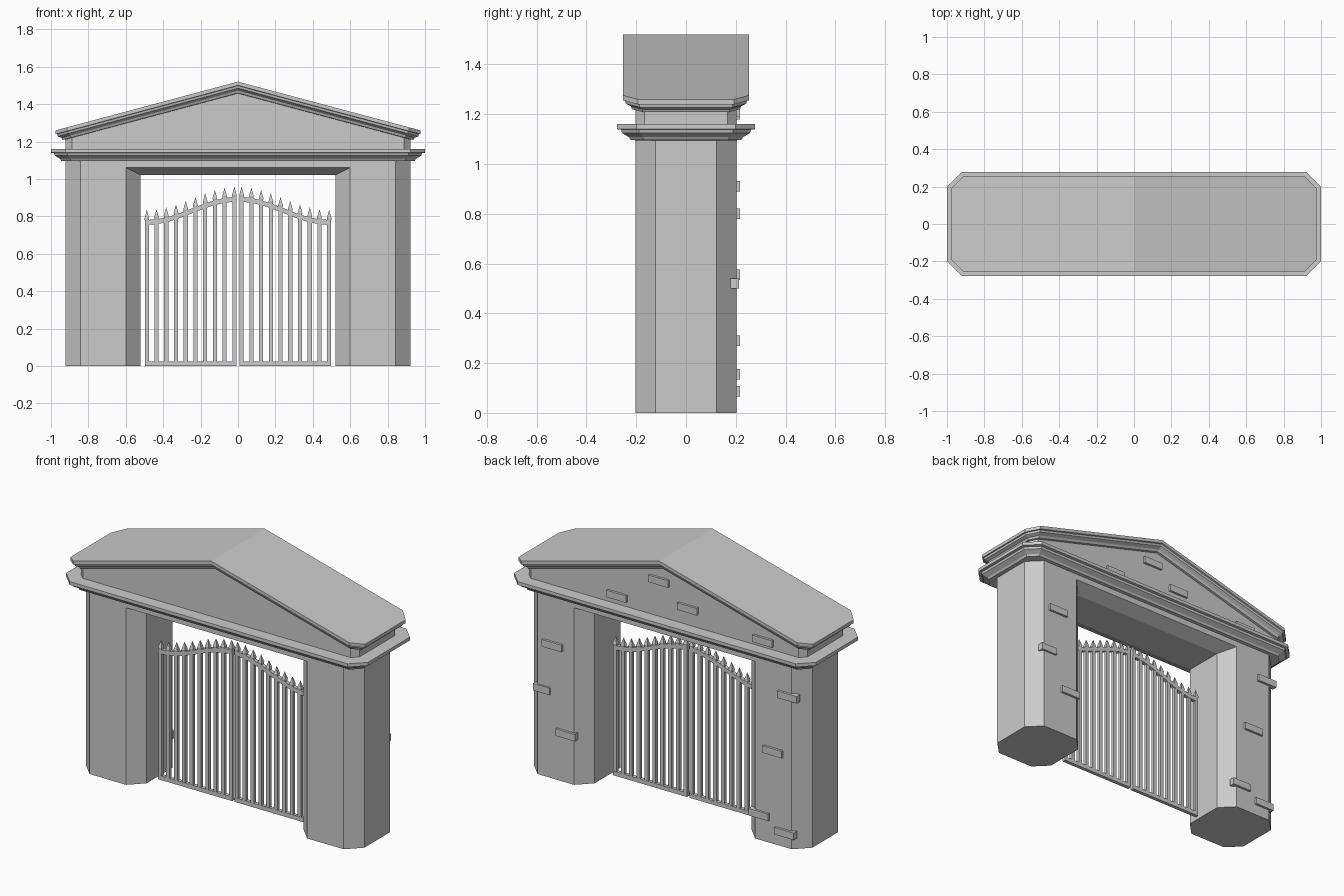
import bpy, bmesh, math

if "Cube" in bpy.data.objects:
    bpy.data.objects.remove(bpy.data.objects["Cube"])

HX, HY = 0.922, 0.202          # half size of the gatehouse body
SLOPE = 0.267                  # roof pitch
GATE_Y = -0.032


def finish(bm, name):
    bmesh.ops.recalc_face_normals(bm, faces=bm.faces[:])
    me = bpy.data.meshes.new(name)
    bm.to_mesh(me)
    bm.free()
    ob = bpy.data.objects.new(name, me)
    bpy.context.collection.objects.link(ob)
    return ob


def outline(a, b, c):
    """Chamfered rectangle with extra points on the centre line."""
    half = [(0, -b), (a - c, -b), (a, c - b), (a, b - c), (a - c, b)]
    return half + [(-x, -y) for x, y in half]


def stack(name, a, b, layers, cx=0.0):
    """Loft chamfered rectangles; layer = (offset, z, chamfer, slope)."""
    bm = bmesh.new()
    rings = []
    for off, z, c, s in layers:
        rings.append([bm.verts.new((cx + x, y, z - s * abs(x)))
                      for x, y in outline(a + off, b + off, c)])
    for lo, hi in zip(rings, rings[1:]):
        for i in range(10):
            j = (i + 1) % 10
            bm.faces.new((lo[i], lo[j], hi[j], hi[i]))
    for r in (rings[0], rings[-1]):
        bm.faces.new(r[:6])
        bm.faces.new(r[5:] + r[:1])
    return finish(bm, name)


def box(bm, x, y, z, sx, sy, sz):
    vs = bmesh.ops.create_cube(bm, size=1)["verts"]
    bmesh.ops.scale(bm, vec=(sx, sy, sz), verts=vs)
    bmesh.ops.translate(bm, vec=(x, y, z), verts=vs)


# Octagonal pillars
for side, name in ((-1, "left_pillar"), (1, "right_pillar")):
    stack(name, 0.201, HY, [(0, 0, 0.08, 0), (0, 1.10, 0.08, 0)], side * 0.721)

# Lintel with chamfered lower edges
bm = bmesh.new()
profile = [(-HY, 1.10), (-HY, 1.06), (-0.122, 1.02), (0.122, 1.02), (HY, 1.06), (HY, 1.10)]
face = bm.faces.new([bm.verts.new((-0.6, y, z)) for y, z in profile])
ext = bmesh.ops.extrude_face_region(bm, geom=[face])["geom"]
bmesh.ops.translate(bm, vec=(1.2, 0, 0), verts=[v for v in ext if isinstance(v, bmesh.types.BMVert)])
finish(bm, "lintel")

# Cornice, gable wall and moulded roof
cornice = [(0, 1.095), (0.023, 1.097), (0.03, 1.108), (0.058, 1.125), (0.062, 1.138),
           (0.078, 1.14), (0.078, 1.16)]
stack("cornice", HX, HY - 0.003, [(o, z, 0.04 + 0.5 * o, 0) for o, z in cornice])
stack("gable_wall", HX, HY, [(0, 1.15, 0.035, 0), (0, 1.47, 0.035, SLOPE)])
roof = [(0, 1.457), (0.016, 1.459), (0.022, 1.472), (0.042, 1.485), (0.045, 1.498),
        (0.054, 1.50), (0.054, 1.52)]
stack("roof", HX, HY - 0.002, [(o, z, 0.035 + 0.5 * o, SLOPE) for o, z in roof])

# Loose bricks on the back wall
bm = bmesh.new()
for x, z in ((0.74, 0.80), (0.65, 0.29), (-0.82, 0.91), (-0.72, 0.555), (-0.63, 0.155),
             (-0.80, 0.087), (0.034, 1.375), (0.312, 1.21), (-0.158, 1.26), (-0.655, 1.2)):
    box(bm, x, 0.2, z, 0.13, 0.032, 0.042)
box(bm, 0.81, 0.193, 0.52, 0.11, 0.038, 0.042)
finish(bm, "back_bricks")


# Gate leaves
def rail_z(x):
    t = 1 - min(abs(x) / 0.49, 1)
    return 0.767 + 0.0625 * (1 - math.cos(math.pi * t))


for side, name in ((-1, "left_gate"), (1, "right_gate")):
    bm = bmesh.new()
    xs = [0.0195 + 0.052 * i for i in range(10)]
    # Bottom rail
    box(bm, side * 0.2535, GATE_Y, 0.0125, 0.49, 0.022, 0.025)
    for x in xs:
        # Upright bar and spike
        zt = rail_z(x)
        box(bm, side * x, GATE_Y, zt / 2, 0.022, 0.02, zt)
        for r1, r2, z0, z1 in ((0.012, 0.018, zt, zt + 0.022), (0.018, 0.0, zt + 0.022, zt + 0.067)):
            vs = bmesh.ops.create_cone(bm, segments=4, radius1=r1, radius2=r2, depth=z1 - z0,
                                       cap_ends=True)["verts"]
            c, s = math.cos(math.pi / 4), math.sin(math.pi / 4)
            for v in vs:
                px, py, pz = v.co
                v.co = (side * x + px * c - py * s, GATE_Y + px * s + py * c, pz + (z0 + z1) / 2)
    # Curved top rail
    pts = [0.0085] + xs[1:-1] + [0.4985]
    rings = [[bm.verts.new((side * x, GATE_Y + dy, rail_z(x) + dz))
              for dy, dz in ((-0.011, -0.013), (0.011, -0.013), (0.011, 0.013), (-0.011, 0.013))]
             for x in pts]
    for lo, hi in zip(rings, rings[1:]):
        for i in range(4):
            j = (i + 1) % 4
            bm.faces.new((lo[i], lo[j], hi[j], hi[i]))
    bm.faces.new(rings[0])
    bm.faces.new(rings[-1])
    finish(bm, name)
